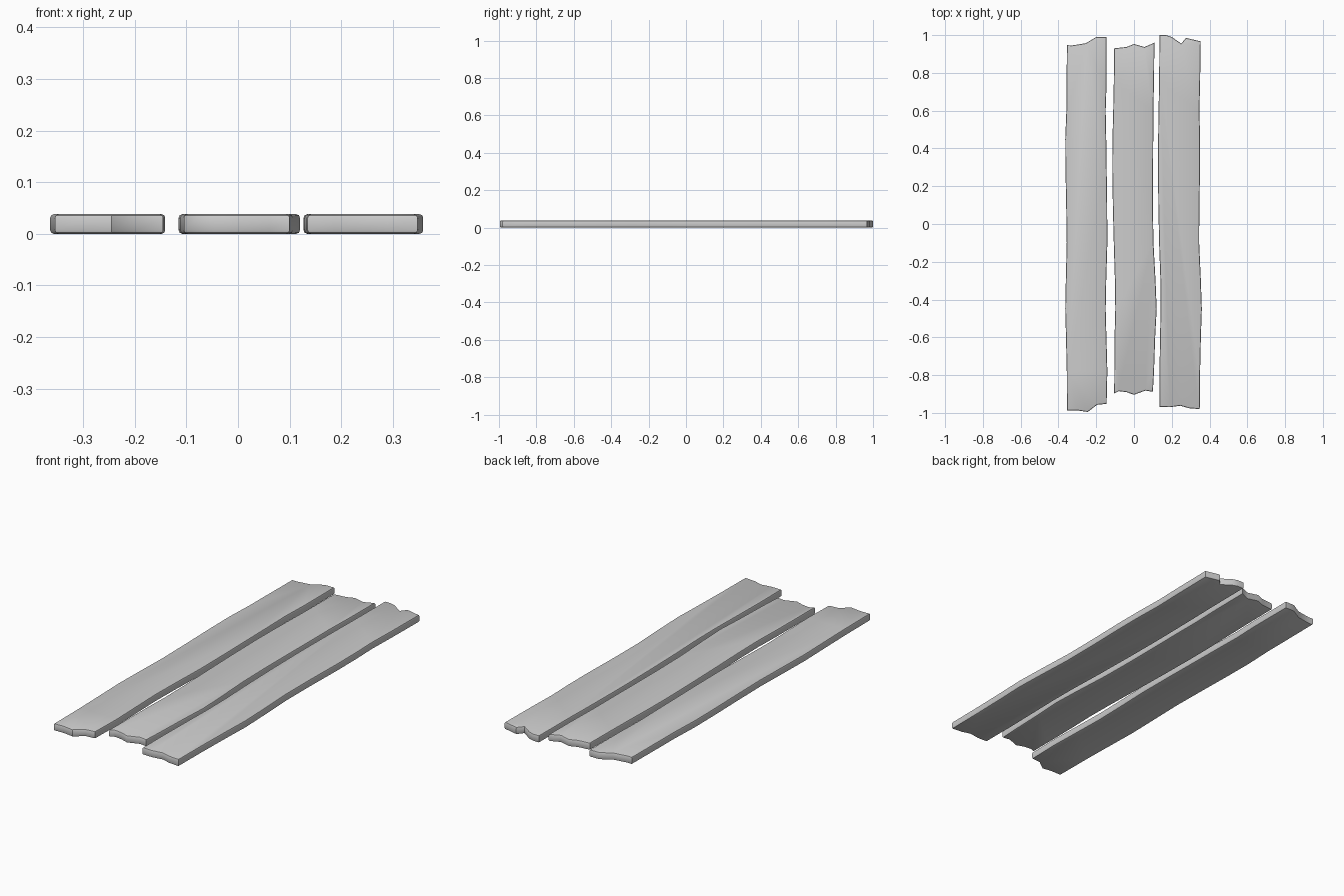
import bpy, bmesh

if "Cube" in bpy.data.objects:
    bpy.data.objects.remove(bpy.data.objects["Cube"])

THICK = 0.038

# Stations along the length shared by the long wavy sides
YS = [0.75, 0.6, 0.45, 0.3, 0.1, -0.1, -0.3, -0.45, -0.6, -0.78]


def plank(name, far_end, right, near_end, left):
    """far_end and near_end run left to right; sides are x values at YS."""
    outline = list(far_end)
    outline += list(zip(right, YS))
    outline += list(reversed(near_end))
    outline += list(reversed(list(zip(left, YS))))
    bm = bmesh.new()
    base = bm.faces.new([bm.verts.new((x, y, 0)) for x, y in reversed(outline)])
    top = bmesh.ops.extrude_face_region(bm, geom=[base], use_keep_orig=True)
    for v in top["geom"]:
        if isinstance(v, bmesh.types.BMVert):
            v.co.z = THICK
    bmesh.ops.recalc_face_normals(bm, faces=bm.faces[:])
    # Worn, softened rims
    rims = [e for e in bm.edges
            if abs(e.verts[0].co.z - e.verts[1].co.z) < 1e-5]
    bmesh.ops.bevel(bm, geom=rims, offset=0.007, segments=2, profile=0.5,
                    affect='EDGES', clamp_overlap=True)
    mesh = bpy.data.meshes.new(name)
    bm.to_mesh(mesh)
    bm.free()
    ob = bpy.data.objects.new(name, mesh)
    bpy.context.collection.objects.link(ob)
    bpy.ops.object.select_all(action='DESELECT')
    bpy.context.view_layer.objects.active = ob
    ob.select_set(True)
    bpy.ops.object.shade_smooth_by_angle(angle=0.7)


# Left board
plank("left_plank",
      [(-.355, .947), (-.33, .945), (-.255, .957), (-.2, .99), (-.145, .99)],
      [-.145, -.15, -.147, -.145, -.142, -.141, -.147, -.15, -.146, -.141],
      [(-.355, -.988), (-.3, -.987), (-.245, -.995), (-.195, -.957), (-.145, -.952)],
      [-.357, -.358, -.364, -.363, -.359, -.356, -.361, -.364, -.36, -.356])

# Middle board
plank("middle_plank",
      [(-.105, .93), (-.04, .937), (0, .953), (.055, .937), (.108, .96)],
      [.106, .102, .102, .101, .1, .103, .114, .12, .112, .106],
      [(-.105, -.897), (-.08, -.885), (-.04, -.89), (0, -.904), (.06, -.882), (.1, -.888)],
      [-.107, -.11, -.114, -.115, -.112, -.107, -.101, -.099, -.103, -.104])

# Right board
plank("right_plank",
      [(.135, 1.0), (.17, 1.0), (.2, .99), (.25, .955), (.275, .985), (.353, .967)],
      [.35, .346, .35, .35, .346, .345, .354, .359, .354, .35],
      [(.135, -.968), (.19, -.97), (.245, -.962), (.29, -.975), (.348, -.98)],
      [.133, .13, .128, .127, .129, .133, .14, .141, .138, .135])
